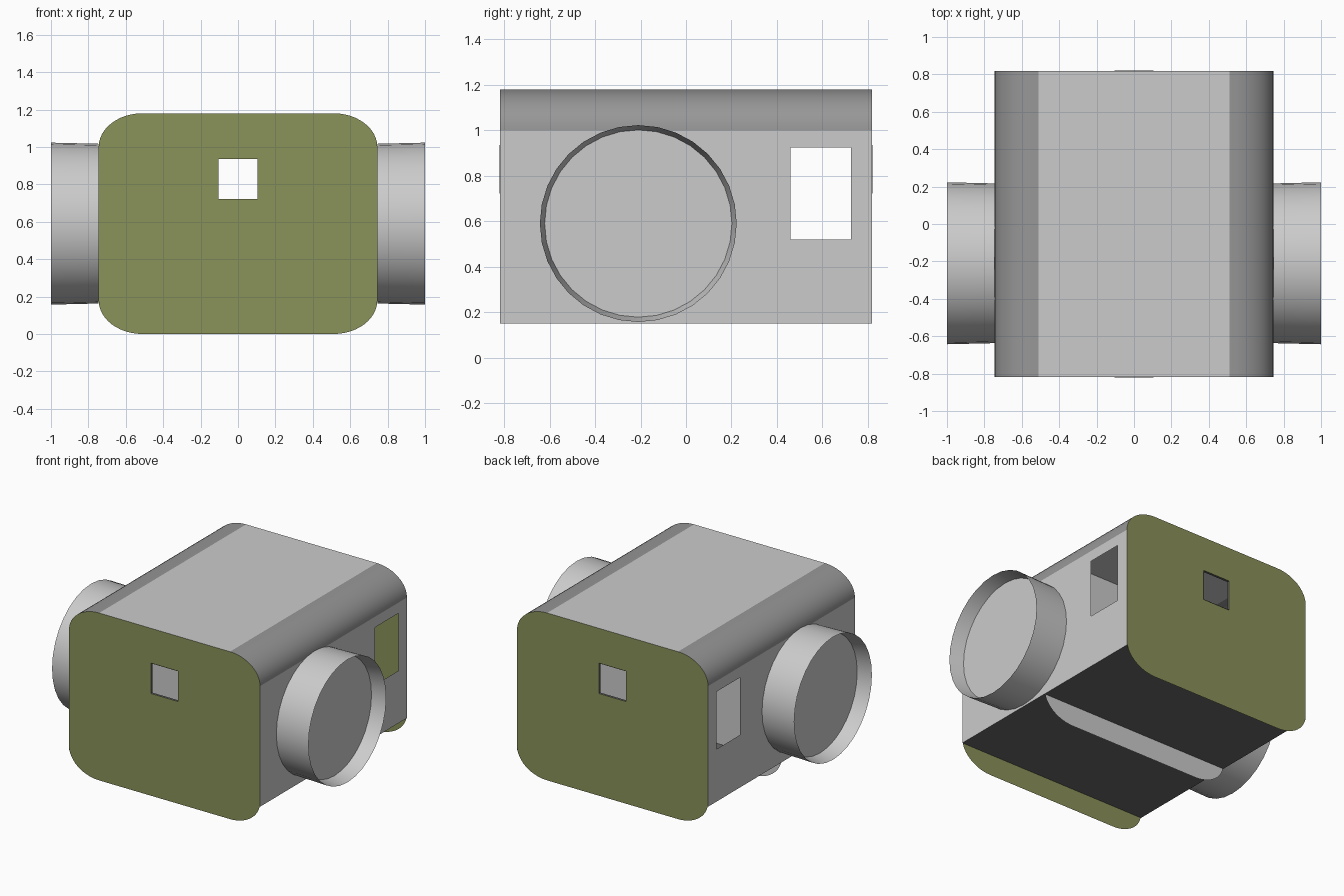
import bpy, bmesh, math
from mathutils import Vector

if "Cube" in bpy.data.objects:
    bpy.data.objects.remove(bpy.data.objects["Cube"])


def mat(name, r, g, b):
    m = bpy.data.materials.new(name)
    m.diffuse_color = (r, g, b, 1)
    m.use_nodes = True
    m.node_tree.nodes["Principled BSDF"].inputs["Base Color"].default_value = m.diffuse_color
    return m


GREY = mat("light_grey", 0.6, 0.6, 0.6)
MID = mat("mid_grey", 0.31, 0.31, 0.31)
OLIVE = mat("olive", 0.254, 0.287, 0.1)
DARK = mat("dark_grey", 0.14, 0.14, 0.14)

HX, HY, TOP, FLOOR = 0.745, 0.818, 1.18, 0.15
RX, RZ, STEPS = 0.235, 0.18, 12


def finish(bm, name, material, smooth=False):
    me = bpy.data.meshes.new(name)
    bm.to_mesh(me)
    bm.free()
    ob = bpy.data.objects.new(name, me)
    bpy.context.collection.objects.link(ob)
    me.materials.append(material)
    if smooth:
        bpy.ops.object.select_all(action='DESELECT')
        ob.select_set(True)
        bpy.context.view_layer.objects.active = ob
        bpy.ops.object.shade_smooth_by_angle(angle=math.radians(35))
    return ob


def sheet(name, loops, normal, material):
    """Flat sheet from an outer loop and optional hole loops."""
    bm = bmesh.new()
    for loop in loops:
        vs = [bm.verts.new(p) for p in loop]
        for i, v in enumerate(vs):
            bm.edges.new((v, vs[i - 1]))
    bmesh.ops.triangle_fill(bm, edges=bm.edges[:], use_beauty=True, normal=normal)
    bm.normal_update()
    for f in bm.faces:
        if f.normal.dot(Vector(normal)) < 0:
            f.normal_flip()
    return finish(bm, name, material)


def strip(name, rows, material, closed=False, smooth=False):
    """Quad surface through rows of points."""
    bm = bmesh.new()
    grid = [[bm.verts.new(p) for p in row] for row in rows]
    n = len(grid[0])
    for a, b in zip(grid, grid[1:]):
        for i in range(n if closed else n - 1):
            j = (i + 1) % n
            bm.faces.new((a[i], a[j], b[j], b[i]))
    bmesh.ops.recalc_face_normals(bm, faces=bm.faces[:])
    return finish(bm, name, material, smooth)


def corner(sx, low=False):
    """Quarter ellipse from the side wall to the roof (or to the bottom)."""
    pts = []
    for i in range(STEPS + 1):
        a = math.pi / 2 * i / STEPS
        x = sx * (HX - RX + RX * math.cos(a))
        z = RZ - RZ * math.sin(a) if low else TOP - RZ + RZ * math.sin(a)
        pts.append((x, z))
    return pts


# End plates and middle bulkhead, each with a square window
outline = corner(1) + corner(-1)[::-1] + corner(-1, True) + corner(1, True)[::-1]
window = [(-0.105, 0.722), (0.105, 0.722), (0.105, 0.935), (-0.105, 0.935)]
for name, y, ny, m in (("front_plate", -HY, -1, OLIVE), ("back_plate", HY, 1, OLIVE),
                       ("bulkhead", 0, 1, GREY)):
    sheet(name, [[(x, y, z) for x, z in lp] for lp in (outline, window)], (0, ny, 0), m)
    if y:
        # Thin window sleeve
        strip(name + "_window_sleeve",
              [[(x, y + d, z) for x, z in window] for d in (-0.014 * ny, 0.003 * ny)],
              DARK, closed=True)

# Roof and floor
sheet("roof", [[(x, y, TOP) for x, y in ((-HX + RX, -HY), (HX - RX, -HY),
                                         (HX - RX, HY), (-HX + RX, HY))]], (0, 0, 1), GREY)
sheet("floor", [[(x, y, FLOOR) for x, y in ((-HX, -HY), (HX, -HY), (HX, HY), (-HX, HY))]],
      (0, 0, -1), DARK)

wall = [(-HY, FLOOR), (HY, FLOOR), (HY, TOP - RZ), (-HY, TOP - RZ)]
side_window = [(0.46, 0.52), (0.725, 0.52), (0.725, 0.925), (0.46, 0.925)]
# Side pod section: (distance along x, radius), outside then inside to the end disc
pod = [(HX, 0.427), (1.0, 0.433), (0.9, 0.412)]
SEG = 32

for side, s in (("left", -1), ("right", 1)):
    # Side wall with window
    sheet(side + "_wall", [[(s * HX, y, z) for y, z in lp] for lp in (wall, side_window)],
          (s, 0, 0), GREY)
    # Rounded roof edge
    edge = strip(side + "_roof_edge", [[(x, y, z) for x, z in corner(s)] for y in (-HY, HY)],
                 MID, smooth=True)
    if edge.data.polygons[0].normal.x * s < 0:
        edge.data.flip_normals()
    # Round pod with a recessed disc
    rings = [[(s * x, -0.21 + r * math.cos(2 * math.pi * i / SEG),
               0.59 + r * math.sin(2 * math.pi * i / SEG)) for i in range(SEG)]
             for x, r in pod]
    strip(side + "_pod_shell", rings, GREY, closed=True, smooth=True)
    sheet(side + "_pod_disc", [rings[-1]], (s, 0, 0), GREY)
